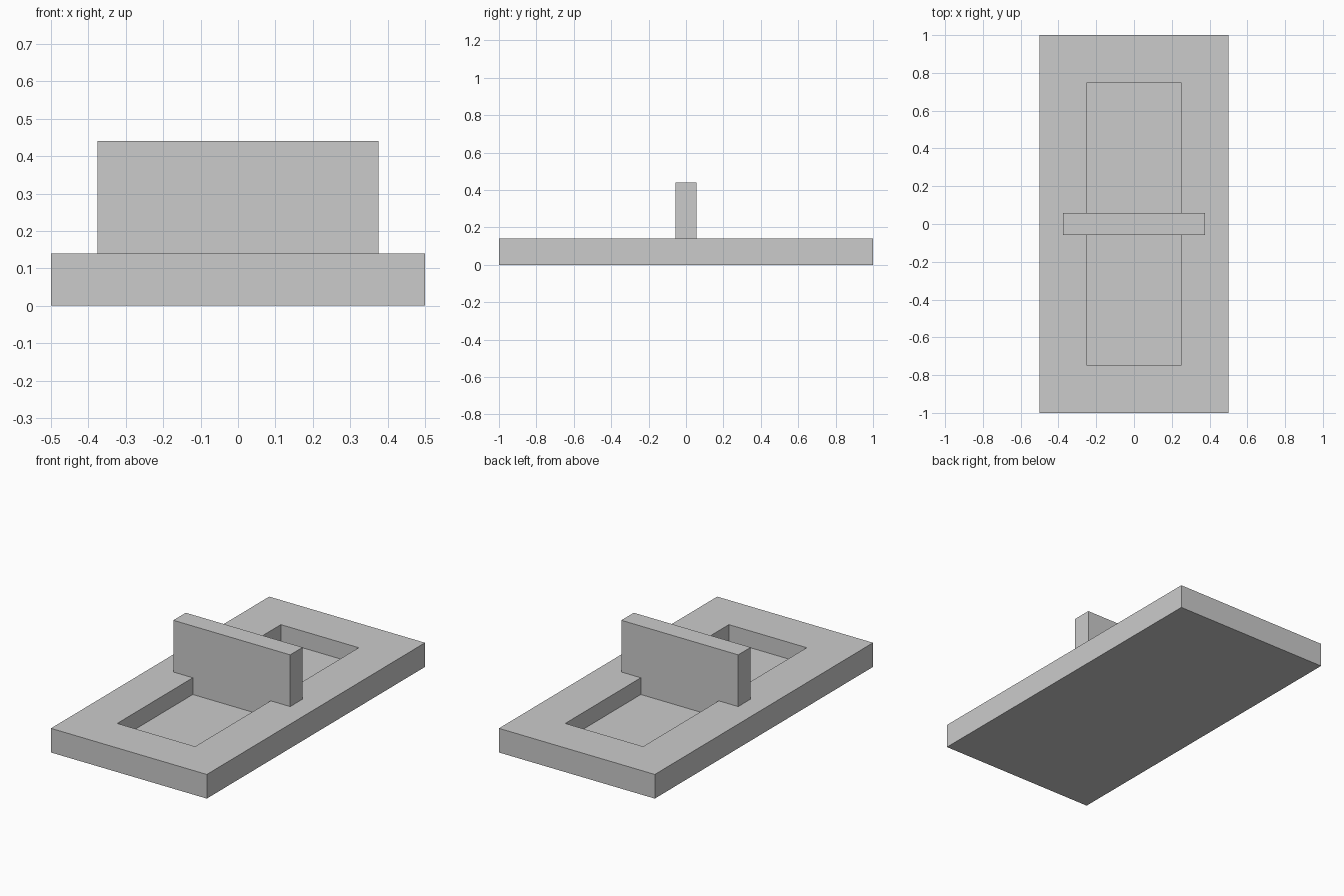
import bpy, bmesh
from mathutils import Matrix, Vector

if "Cube" in bpy.data.objects:
    bpy.data.objects.remove(bpy.data.objects["Cube"])

BASE_TOP, FLOOR, WALL_TOP = 0.14, 0.043, 0.44


def box_mesh(size, z0, z1):
    bm = bmesh.new()
    bmesh.ops.create_cube(bm, size=1)
    bm.transform(Matrix.Translation((0, 0, (z0 + z1) / 2))
                 @ Matrix.Diagonal((size[0], size[1], z1 - z0, 1)))
    return bm


def finish(bm, name):
    bmesh.ops.recalc_face_normals(bm, faces=bm.faces)
    mesh = bpy.data.meshes.new(name)
    bm.to_mesh(mesh)
    bm.free()
    obj = bpy.data.objects.new(name, mesh)
    bpy.context.collection.objects.link(obj)
    return obj


# Base tray: border line, then recessed pocket
bm = box_mesh((1, 2), 0, BASE_TOP)
bm.normal_update()
top = max(bm.faces, key=lambda f: f.calc_center_median().z)
for width in (0.115, 0.135):
    bmesh.ops.inset_region(bm, faces=[top], thickness=width, use_even_offset=True)
pocket = bmesh.ops.extrude_face_region(bm, geom=[top])
bmesh.ops.translate(bm, vec=Vector((0, 0, FLOOR - BASE_TOP)),
                    verts=[v for v in pocket["geom"] if isinstance(v, bmesh.types.BMVert)])
if top.is_valid:
    bmesh.ops.delete(bm, geom=[top], context='FACES_ONLY')
finish(bm, "base_tray")

# Upright panel crossing the pocket down to its floor
finish(box_mesh((0.75, 0.114), FLOOR, WALL_TOP), "upright_panel")
